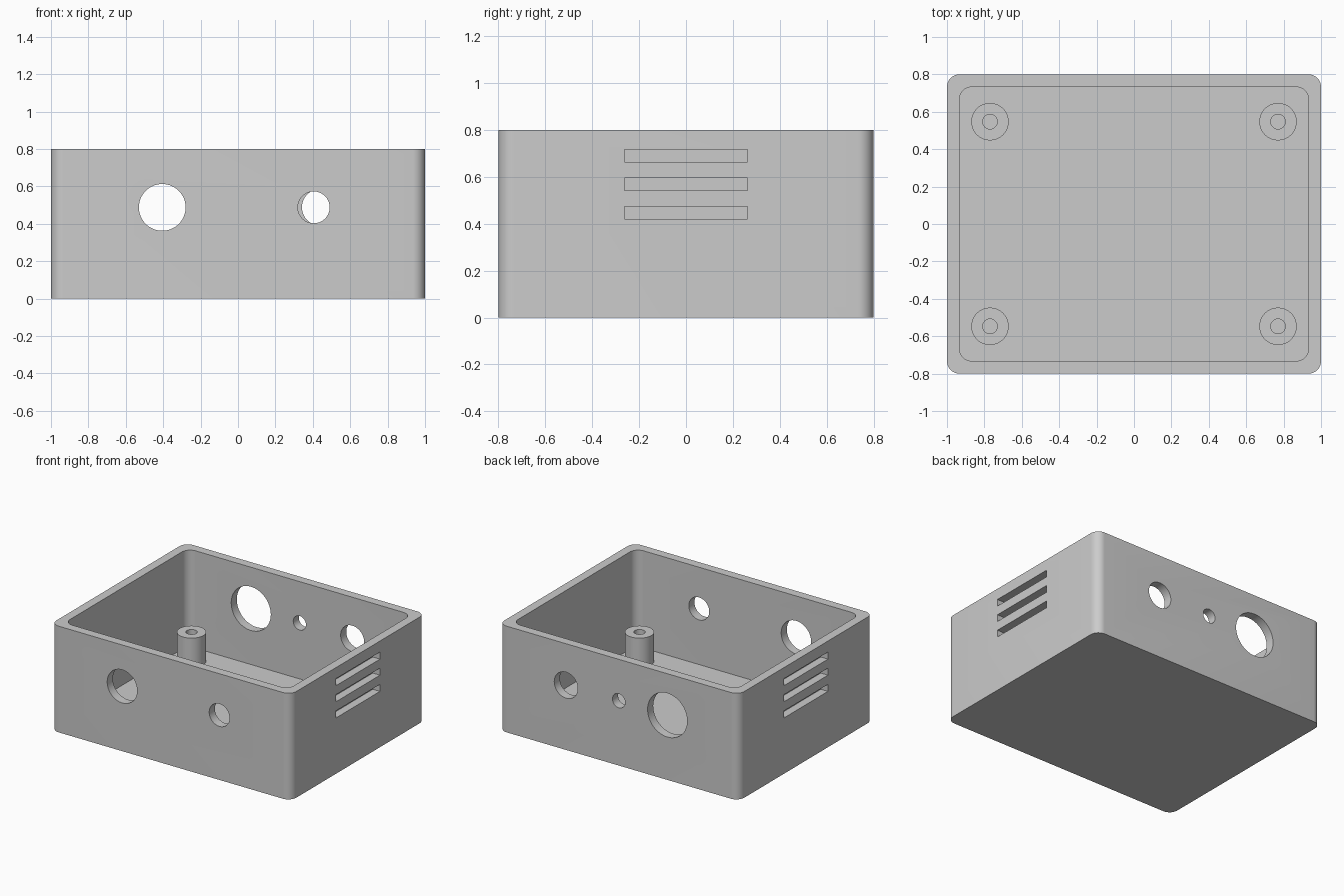
import bpy, bmesh, math
from mathutils import Matrix, Vector

if "Cube" in bpy.data.objects:
    bpy.data.objects.remove(bpy.data.objects["Cube"], do_unlink=True)

WALL, FLOOR, HEIGHT, RADIUS = 0.067, 0.067, 0.8, 0.067
HOLE_Z = 0.488

grey = bpy.data.materials.new("grey plastic")
grey.use_nodes = True
grey.diffuse_color = (0.6, 0.6, 0.6, 1)
grey.node_tree.nodes["Principled BSDF"].inputs["Base Color"].default_value = (0.6, 0.6, 0.6, 1)


def make_object(name, bm):
    bmesh.ops.recalc_face_normals(bm, faces=bm.faces)
    mesh = bpy.data.meshes.new(name)
    bm.to_mesh(mesh)
    bm.free()
    mesh.materials.append(grey)
    obj = bpy.data.objects.new(name, mesh)
    bpy.context.collection.objects.link(obj)
    return obj


def rounded_block(name, hx, hy, r, z0, z1, steps=10):
    """Upright block with rounded vertical corners."""
    bm = bmesh.new()
    ring = []
    for corner, (sx, sy) in enumerate([(1, 1), (-1, 1), (-1, -1), (1, -1)]):
        for i in range(steps + 1):
            a = (corner + i / steps) * math.pi / 2
            ring.append(bm.verts.new((sx * (hx - r) + r * math.cos(a),
                                      sy * (hy - r) + r * math.sin(a), z0)))
    base = bm.faces.new(ring)
    top = bmesh.ops.extrude_face_region(bm, geom=[base])["geom"]
    bmesh.ops.translate(bm, vec=(0, 0, z1 - z0),
                        verts=[v for v in top if isinstance(v, bmesh.types.BMVert)])
    return make_object(name, bm)


def hole_cutter(x, y, r):
    bm = bmesh.new()
    place = Matrix.Translation((x, y, HOLE_Z)) @ Matrix.Rotation(math.pi / 2, 4, "X")
    bmesh.ops.create_cone(bm, cap_ends=True, segments=64, radius1=r, radius2=r,
                          depth=0.3, matrix=place)
    return make_object("hole_cutter", bm)


def slot_cutter(side, z, depth=0.06):
    bm = bmesh.new()
    place = Matrix.Translation((side, 0, z)) @ Matrix.Diagonal((2 * depth, 0.524, 0.053, 1))
    bmesh.ops.create_cube(bm, size=1, matrix=place)
    return make_object("slot_cutter", bm)


def cut(target, cutters):
    for cutter in cutters:
        cutter.hide_render = True
        mod = target.modifiers.new("cut", "BOOLEAN")
        mod.operation, mod.solver, mod.object = "DIFFERENCE", "EXACT", cutter
    bpy.context.view_layer.update()
    graph = bpy.context.evaluated_depsgraph_get()
    mesh = bpy.data.meshes.new_from_object(target.evaluated_get(graph))
    target.modifiers.clear()
    target.data = mesh
    for cutter in cutters:
        bpy.data.objects.remove(cutter, do_unlink=True)


def smooth(obj):
    bpy.ops.object.select_all(action="DESELECT")
    obj.select_set(True)
    bpy.context.view_layer.objects.active = obj
    bpy.ops.object.shade_smooth_by_angle(angle=math.radians(30))


# Open box: hollow, two front holes, three back holes, blind vent slots on both sides
box = rounded_block("enclosure_box", 1, 0.8, RADIUS, 0, HEIGHT)
cutters = [rounded_block("cavity_cutter", 1 - WALL, 0.8 - WALL, RADIUS, FLOOR, HEIGHT + 0.2)]
front_holes = [(-0.405, 0.125), (0.405, 0.085)]
back_holes = [(-0.405, 0.165), (0, 0.053), (0.44, 0.098)]
cutters += [hole_cutter(x, -0.8, r) for x, r in front_holes]
cutters += [hole_cutter(x, 0.8, r) for x, r in back_holes]
cutters += [slot_cutter(side, z) for side in (-1, 1) for z in (0.447, 0.569, 0.69)]
cut(box, cutters)
smooth(box)


# Hollow screw posts in the four corners
def screw_post(name, x, y, outer=0.1, bore=0.039, top=0.286):
    bm = bmesh.new()
    profile = [(bore, FLOOR - 0.01), (bore, top), (outer, top), (outer, FLOOR - 0.01)]
    verts = [bm.verts.new((r, 0, z)) for r, z in profile]
    edges = [bm.edges.new((verts[i], verts[(i + 1) % 4])) for i in range(4)]
    bmesh.ops.spin(bm, geom=verts + edges, cent=(0, 0, 0), axis=(0, 0, 1),
                   angle=2 * math.pi, steps=48)
    bmesh.ops.remove_doubles(bm, verts=bm.verts, dist=0.0005)
    post = make_object(name, bm)
    post.location = Vector((x, y, 0))
    smooth(post)


for sx, side in ((1, "left"), (-1, "right")):
    for sy, end in ((-1, "front"), (1, "back")):
        screw_post(f"{end}_{side}_screw_post", sx * 0.77, sy * 0.547)
